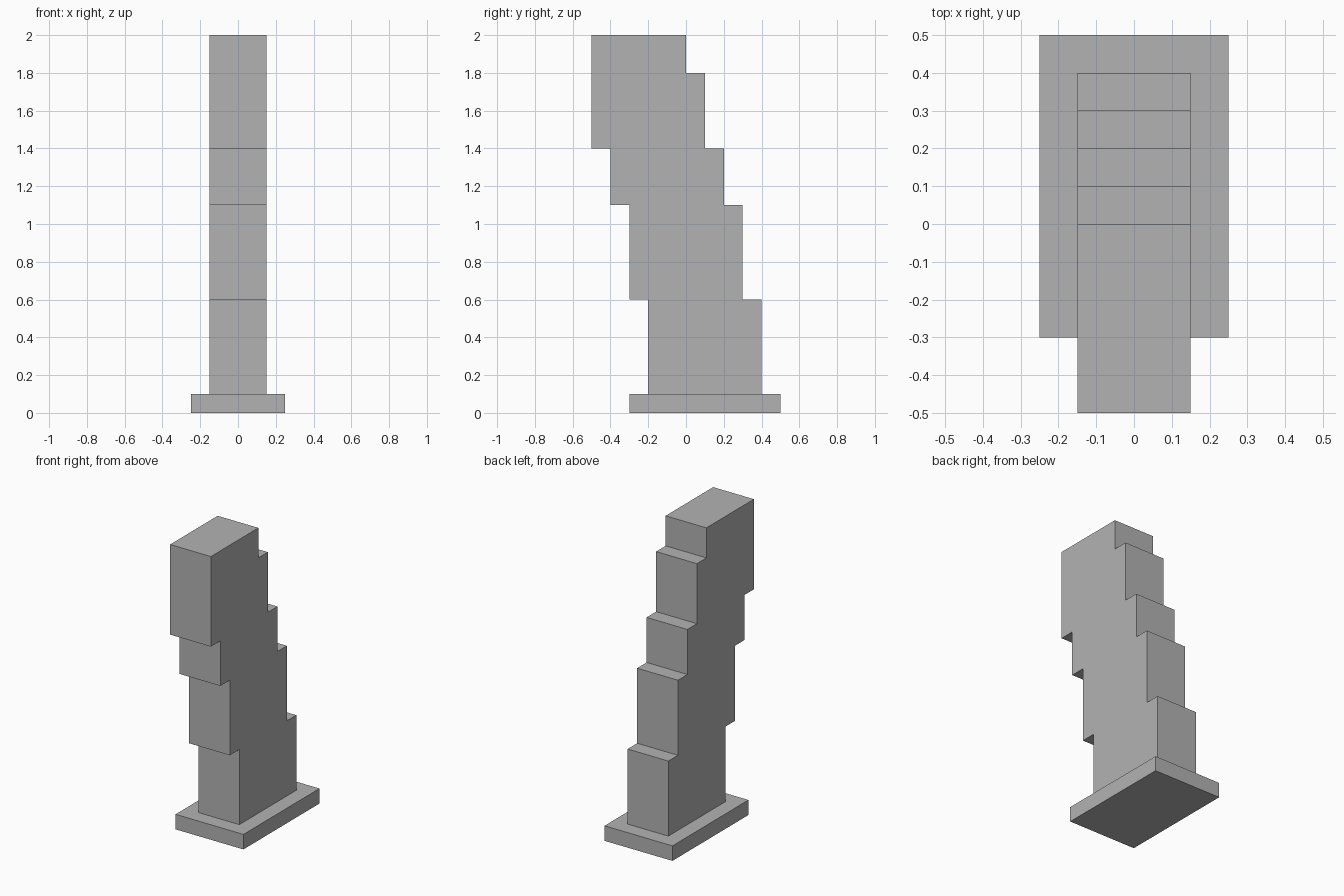
import bpy
import bmesh

cube = bpy.data.objects.get("Cube")
if cube:
    bpy.data.objects.remove(cube, do_unlink=True)

# Plain grey stone
stone = bpy.data.materials.new("grey stone")
stone.use_nodes = True
grey = (0.45, 0.45, 0.45, 1)
stone.diffuse_color = grey
stone.node_tree.nodes["Principled BSDF"].inputs["Base Color"].default_value = grey


def extrude_profile(name, profile, width):
    """Extrude a side profile of (y, z) points across x, centred on x = 0."""
    bm = bmesh.new()
    face = bm.faces.new([bm.verts.new((-width / 2, y, z)) for y, z in profile])
    result = bmesh.ops.extrude_face_region(bm, geom=[face])
    moved = [v for v in result["geom"] if isinstance(v, bmesh.types.BMVert)]
    bmesh.ops.translate(bm, verts=moved, vec=(width, 0, 0))
    bmesh.ops.recalc_face_normals(bm, faces=bm.faces)
    mesh = bpy.data.meshes.new(name)
    bm.to_mesh(mesh)
    bm.free()
    mesh.materials.append(stone)
    obj = bpy.data.objects.new(name, mesh)
    bpy.context.collection.objects.link(obj)
    return obj


def staircase(start_y, heights, step=-0.1):
    """Edge of the tower that moves forward one step at each inner height."""
    points = [(start_y, heights[0])]
    y = start_y
    for z in heights[1:-1]:
        points += [(y, z), (y + step, z)]
        y += step
    return points + [(y, heights[-1])]


# Base slab
extrude_profile("base_slab", [(-0.3, 0), (0.5, 0), (0.5, 0.1), (-0.3, 0.1)], 0.5)

# Stepped tower leaning forward
back = staircase(0.4, [0.1, 0.6, 1.1, 1.4, 1.8, 2.0])
front = staircase(-0.2, [0.1, 0.6, 1.1, 1.4, 2.0])
extrude_profile("stepped_tower", back + front[::-1], 0.3)
